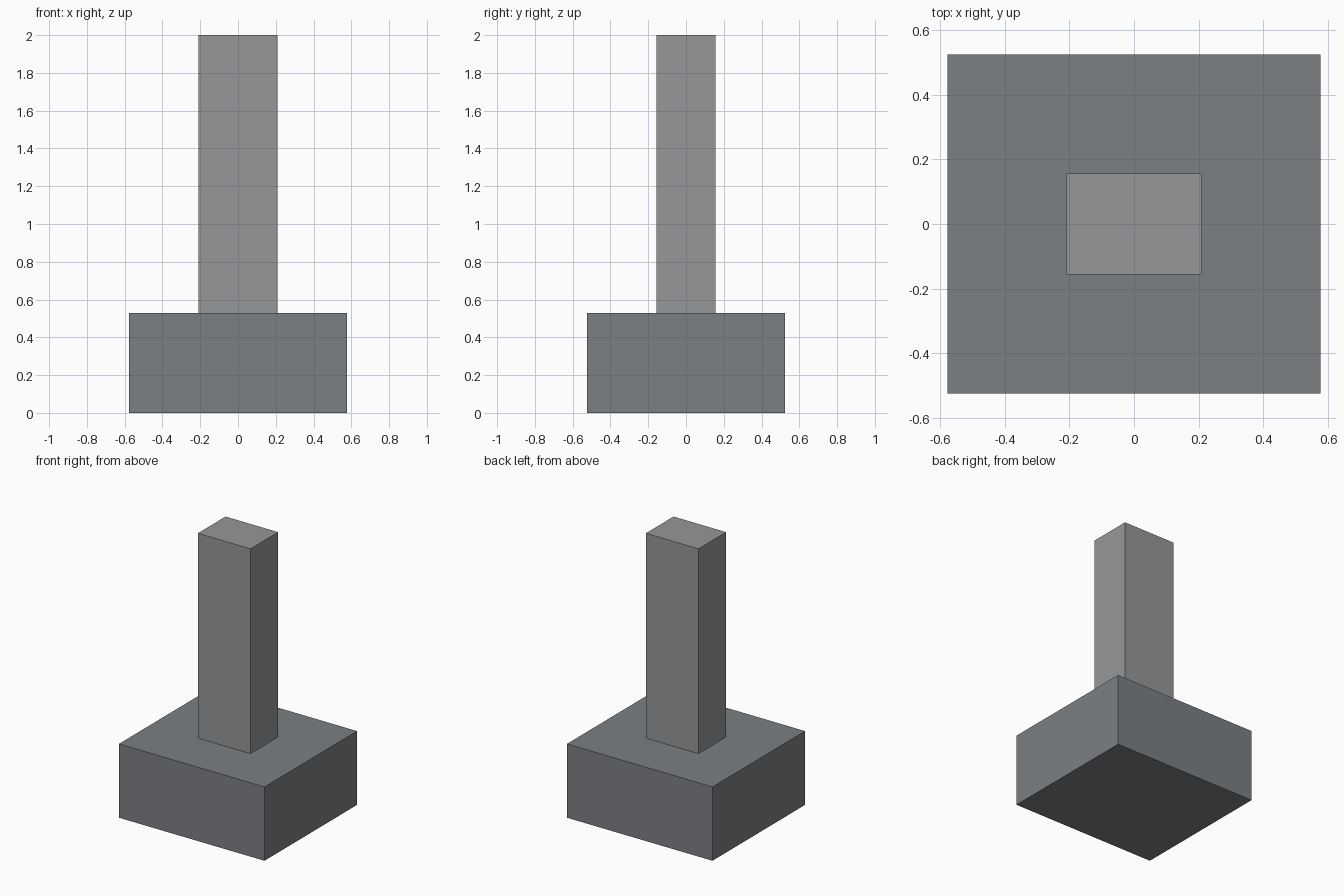
import bpy

if "Cube" in bpy.data.objects:
    bpy.data.objects.remove(bpy.data.objects["Cube"])


def material(name, color):
    mat = bpy.data.materials.new(name)
    mat.diffuse_color = (*color, 1.0)
    mat.use_nodes = True
    mat.node_tree.nodes["Principled BSDF"].inputs["Base Color"].default_value = mat.diffuse_color
    return mat


def box(name, width, depth, bottom, top, mat):
    bpy.ops.mesh.primitive_cube_add(size=1, location=(0, 0, (bottom + top) / 2))
    obj = bpy.context.object
    obj.name = name
    obj.scale = (width, depth, top - bottom)
    bpy.ops.object.transform_apply(location=False, rotation=False, scale=True)
    obj.data.materials.append(mat)
    return obj


BASE_TOP = 0.53

# Wide block at the bottom
box("base", 1.156, 1.05, 0.0, BASE_TOP, material("dark_grey", (0.20, 0.215, 0.23)))

# Upright post standing on the base
box("post", 0.418, 0.314, BASE_TOP, 2.0, material("light_grey", (0.30, 0.31, 0.32)))
